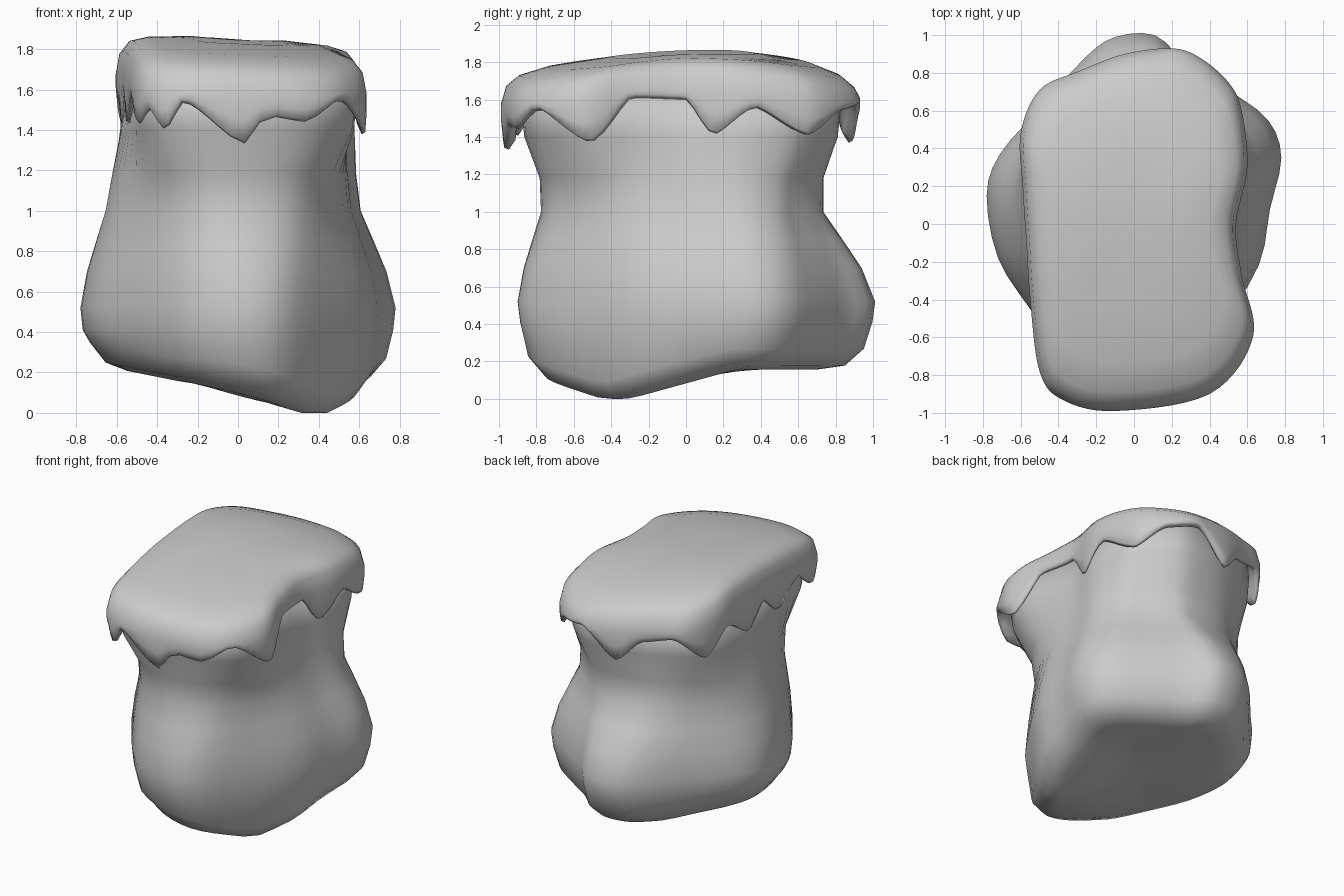
import bpy, bmesh, math

if "Cube" in bpy.data.objects:
    bpy.data.objects.remove(bpy.data.objects["Cube"])

# Matching outlines, counter-clockwise from the right side
CAP = [(.54, 0), (.6, .3), (.57, .6), (.5, .75), (.35, .88), (.2, .93), (-.05, .9), (-.29, .81),
       (-.5, .71), (-.6, .48), (-.59, .2), (-.57, -.1), (-.55, -.4), (-.5, -.78), (-.38, -.93),
       (-.1, -.99), (.4, -.9), (.63, -.6), (.57, -.27)]
LOW = [(.72, .08), (.78, .35), (.71, .55), (.5, .71), (.27, .86), (.11, 1), (-.1, .99), (-.26, .88),
       (-.5, .61), (-.71, .37), (-.78, .15), (-.72, -.18), (-.55, -.45), (-.38, -.68), (-.23, -.82),
       (0, -.9), (.23, -.84), (.45, -.56), (.66, -.22)]
NECK = [(.57, .05), (.6, .3), (.52, .48), (.41, .57), (.28, .67), (.15, .72), (-.1, .71), (-.28, .65),
        (-.45, .52), (-.58, .36), (-.65, .12), (-.62, -.16), (-.51, -.4), (-.37, -.6), (-.23, -.71),
        (-.05, -.77), (.25, -.7), (.44, -.47), (.54, -.22)]
TOP = [(x * .95, y * .9) for x, y in CAP]

# Hanging edge of the cap: gaps and tips (x, y, z)
DRIPS = [(.55, .0, 1.6), (.56, .15, 1.41), (.6, .38, 1.56), (.54, .66, 1.41), (.4, .83, 1.54),
         (.2, .92, 1.57), (-.05, .9, 1.37), (-.22, .85, 1.52), (-.42, .74, 1.56), (-.57, .58, 1.4),
         (-.6, .38, 1.57), (-.59, .1, 1.42), (-.57, -.1, 1.57), (-.55, -.29, 1.43),
         (-.53, -.55, 1.57), (-.5, -.78, 1.43), (-.44, -.87, 1.5), (-.37, -.93, 1.4),
         (-.27, -.95, 1.54), (.03, -.97, 1.33), (.14, -.94, 1.47), (.34, -.91, 1.44),
         (.5, -.78, 1.55), (.63, -.52, 1.37), (.57, -.3, 1.61)]


def smooth_loop(pts, n):
    """Closed Catmull-Rom curve with n samples per span."""
    out, c = [], len(pts)
    for i in range(c):
        p = [pts[(i + k) % c] for k in (-1, 0, 1, 2)]
        for j in range(n):
            t = j / n
            out.append(tuple(.5 * (2 * b + (d - a) * t + (2 * a - 5 * b + 4 * d - e) * t * t
                                   + (3 * b - a - 3 * d + e) * t ** 3)
                             for a, b, d, e in zip(*p)))
    return out


def mix(a, b, t):
    return [(p[0] + (q[0] - p[0]) * t, p[1] + (q[1] - p[1]) * t) for p, q in zip(a, b)]


def loft(name, rings):
    """Skin a stack of rings and close both ends."""
    bm = bmesh.new()
    loops = [[bm.verts.new(p) for p in r] for r in rings]
    for a, b in zip(loops, loops[1:]):
        for i in range(len(a)):
            j = (i + 1) % len(a)
            bm.faces.new((a[i], a[j], b[j], b[i]))
    for end in (loops[0], loops[-1]):
        mid = bm.verts.new([sum(v.co[k] for v in end) / len(end) for k in range(3)])
        for i in range(len(end)):
            bm.faces.new((end[i], end[(i + 1) % len(end)], mid))
    bmesh.ops.recalc_face_normals(bm, faces=bm.faces)
    for f in bm.faces:
        f.smooth = True
    me = bpy.data.meshes.new(name)
    bm.to_mesh(me)
    bm.free()
    ob = bpy.data.objects.new(name, me)
    bpy.context.collection.objects.link(ob)


# Rock body: sloping underside, wide base, narrow neck, flared top
low, neck, top = (smooth_loop(s, 3) for s in (LOW, NECK, TOP))
rings = []
for scale, lift in ((.4, 0), (.7, 0), (.84, .02), (.94, .11)):
    ring = []
    for x, y in low:
        x, y = x * scale, y * scale
        z = min(.27 * math.hypot(x - .43, y + .42), .19) + max(0, -x - .3) * .2
        ring.append((x, y, min(z + lift, .38)))
    rings.append(ring)
drop = min(p[2] for r in rings for p in r)
rings = [[(x, y, z - drop) for x, y, z in r] for r in rings]
for z, a, b, t in ((.41, low, low, 0), (.52, low, low, 0), (.7, low, neck, .25), (.85, low, neck, .6),
                   (1, low, neck, .96), (1.18, neck, top, .2), (1.4, neck, top, .78), (1.65, top, top, 0)):
    s = .985 if z in (.41, 1.18) else 1
    rings.append([(x * s, y * s, z) for x, y in mix(a, b, t)])
loft("rock_body", rings)


# Dripping cap
def cap_height(x, y):
    d = y - .15
    return 1.86 - .05 * x - .1 * x * x - (.25 if d > 0 else .11) * d * d


def angle(x, y):
    return math.atan2(y, x) % math.tau


keys = sorted((angle(x, y), z) for x, y, z in DRIPS)
keys = [(keys[-1][0] - math.tau, keys[-1][1])] + keys + [(keys[0][0] + math.tau, keys[0][1])]


def drip(x, y):
    a = angle(x, y)
    for (a0, z0), (a1, z1) in zip(keys, keys[1:]):
        if a0 <= a <= a1:
            t = (a - a0) / (a1 - a0)
            return z0 + (z1 - z0) * (t * .5 + .5 * t * t * (3 - 2 * t))


outline = smooth_loop(CAP, 7)
rings = [[] for _ in range(9)]
for x, y in outline:
    h, e = cap_height(x * .9, y * .9), drip(x, y)
    rim = max(h - .17, e + .04)
    rows = [(.88, 1.68), (.93, e + .05), (.965, e), (.99, e + .01), (1, (rim + e) / 2),
            (1, rim), (.97, h - .07), (.9, h - .015)]
    for r, (s, z) in zip(rings, rows):
        r.append((x * s, y * s, z))
    rings[8].append((x * .75, y * .75, cap_height(x * .75, y * .75)))
rings.append([(x * .4, y * .4, cap_height(x * .4, y * .4)) for x, y in outline])
loft("dripping_cap", rings)
